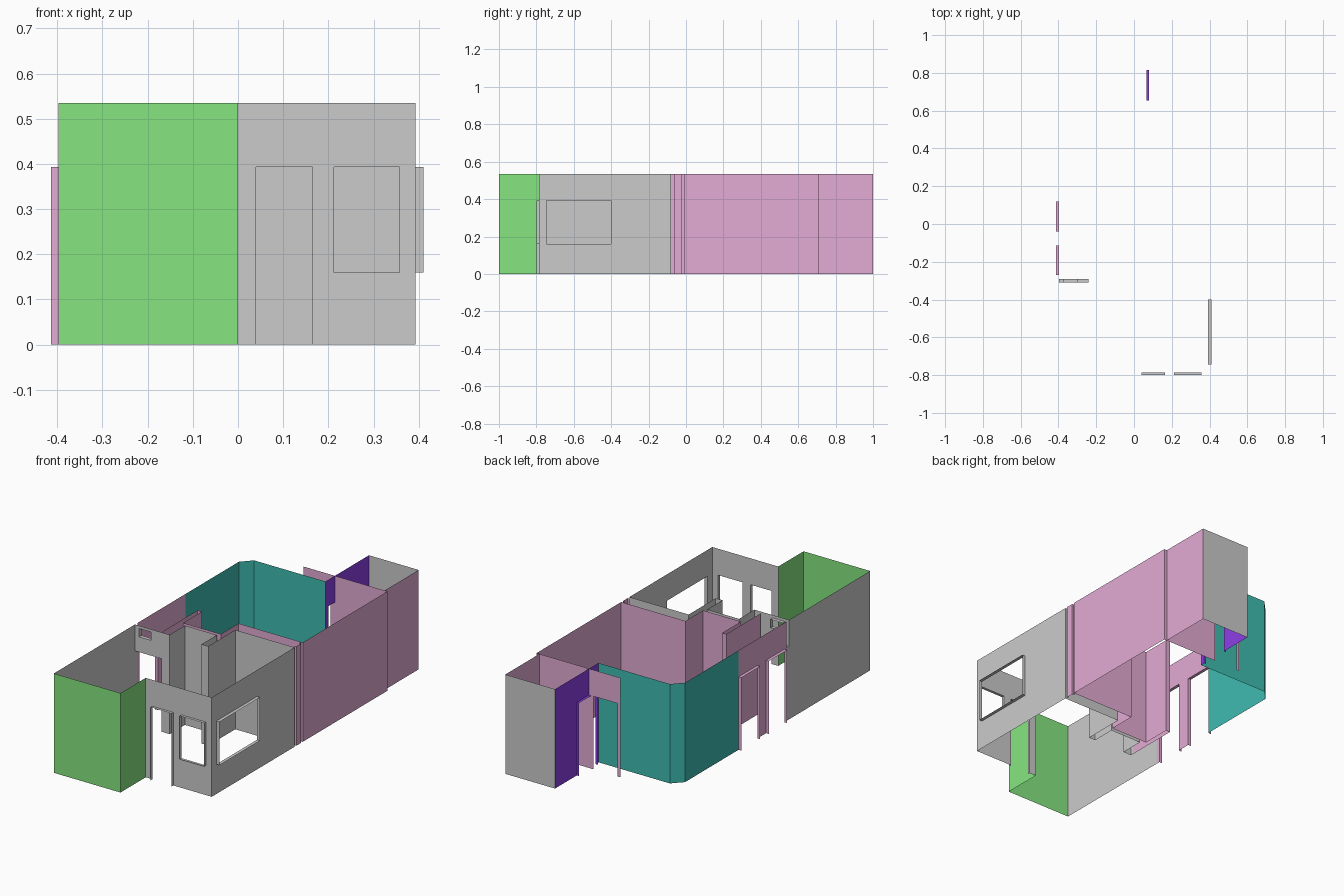
import bpy, bmesh
from mathutils import Vector

if "Cube" in bpy.data.objects:
    bpy.data.objects.remove(bpy.data.objects["Cube"])

H = 0.535      # wall height
HEAD = 0.393   # top of doors and windows
SILL = 0.16    # window sill height

COLORS = {
    "green": (0.24, 0.79, 0.22, 1), "pink": (0.77, 0.41, 0.66, 1),
    "teal": (0.05, 0.50, 0.44, 1), "blue": (0.27, 0.05, 0.80, 1),
}


def material(color):
    if color is None:
        return None
    mat = bpy.data.materials.get(color) or bpy.data.materials.new(color)
    mat.diffuse_color = COLORS[color]
    mat.use_nodes = True
    mat.node_tree.nodes["Principled BSDF"].inputs["Base Color"].default_value = mat.diffuse_color
    return mat


def add_wall(bm, a, b, openings=(), out=(0, 0)):
    """Thin wall from a to b; openings are (start, end, z0, z1) along the
    wall, and each gets a reveal pushed by the vector out."""
    a, b = Vector((*a, 0)), Vector((*b, 0))
    length = (b - a).length
    d = (b - a) / length
    off = Vector((*out, 0))

    def pt(t, z, o=Vector()):
        return a + d * t + o + Vector((0, 0, z))

    def face(*pts):
        bm.faces.new([bm.verts.new(p) for p in pts])

    ts = sorted({0, length, *(v for o in openings for v in o[:2])})
    zs = sorted({0, H, *(v for o in openings for v in o[2:])})
    for t0, t1 in zip(ts, ts[1:]):
        for z0, z1 in zip(zs, zs[1:]):
            tm, zm = (t0 + t1) / 2, (z0 + z1) / 2
            if not any(o[0] < tm < o[1] and o[2] < zm < o[3] for o in openings):
                face(pt(t0, z0), pt(t1, z0), pt(t1, z1), pt(t0, z1))
    for t0, t1, z0, z1 in openings:
        for t in (t0, t1):
            face(pt(t, z0), pt(t, z1), pt(t, z1, off), pt(t, z0, off))
        for z in ([z0, z1] if z0 > 0 else [z1]):
            face(pt(t0, z), pt(t1, z), pt(t1, z, off), pt(t0, z, off))


def build(name, color, path, holes=None):
    """Walls along a path; holes maps a segment index to (openings, out)."""
    bm = bmesh.new()
    for i, (a, b) in enumerate(zip(path, path[1:])):
        openings, out = (holes or {}).get(i, ((), (0, 0)))
        add_wall(bm, a, b, openings, out)
    bmesh.ops.remove_doubles(bm, verts=bm.verts, dist=1e-5)
    mesh = bpy.data.meshes.new(name)
    bm.to_mesh(mesh)
    bm.free()
    obj = bpy.data.objects.new(name, mesh)
    bpy.context.collection.objects.link(obj)
    if color:
        mesh.materials.append(material(color))
    return obj


L, R = -0.397, 0.393   # left and right wall lines

# Front bay
build("front_bay_walls", "green", [(L, -1), (0, -1), (0, -0.785)])

# Living room: front wall, right wall, partitions with a niche
build("living_room_walls", None,
      [(0, -0.785), (R, -0.785), (R, -0.08), (0.04, -0.08), (0.04, -0.31),
       (0, -0.31), (0, -0.18), (-0.19, -0.18), (-0.19, -0.31), (-0.24, -0.31)],
      {0: ([(0.04, 0.165, 0, HEAD), (0.212, 0.358, SILL, HEAD)], (0, -0.015)),
       1: ([(0.04, 0.385, SILL, HEAD)], (0.018, 0))})
build("living_room_left_wall", None, [(L, -1), (L, -0.31)])

# Passage doorway with a small window above it
w = -0.24 - L
build("passage_doorway", None, [(L, -0.31), (-0.24, -0.31)],
      {0: ([(0, w, 0, HEAD), (0.025, 0.097, 0.475, 0.52)], (0, 0.02))})

# Hall: left wall with two doors
build("hall_left_wall", "pink", [(L, -0.29), (L, 0.12)],
      {0: ([(0.02, 0.175, 0, HEAD), (0.25, 0.41, 0, HEAD)], (-0.017, 0))})

# Hall: inner partitions, then right wall with two doors
build("hall_walls", "pink",
      [(-0.24, -0.29), (-0.24, 0), (-0.215, 0), (-0.215, -0.16), (0.01, -0.16),
       (0.01, -0.01), (R, -0.01), (R, 0.71), (0.376, 0.71), (0.376, 1)],
      {7: ([(0.34, 0.50, 0, HEAD)], (0.017, 0)),
       9: ([(0.075, 0.29, 0, HEAD)], (0.024, 0))})

# Narrow pier between the living room and the hall
build("hall_pier", "pink",
      [(0.383, -0.065), (R, -0.065), (R, -0.025), (0.383, -0.025), (0.383, -0.01)])

# Corner room outer walls with a cut corner
build("corner_room_walls", "teal",
      [(L, 0.12), (L, 0.575), (-0.345, 0.63), (0.08, 0.63)])

# Wall with a door beside the back entrance
build("back_side_wall", "blue", [(0.08, 0.63), (0.08, 1)],
      {0: ([(0.025, 0.185, 0, HEAD)], (-0.013, 0))})

# Back wall
build("back_wall", None, [(0.08, 1), (0.376, 1)])
